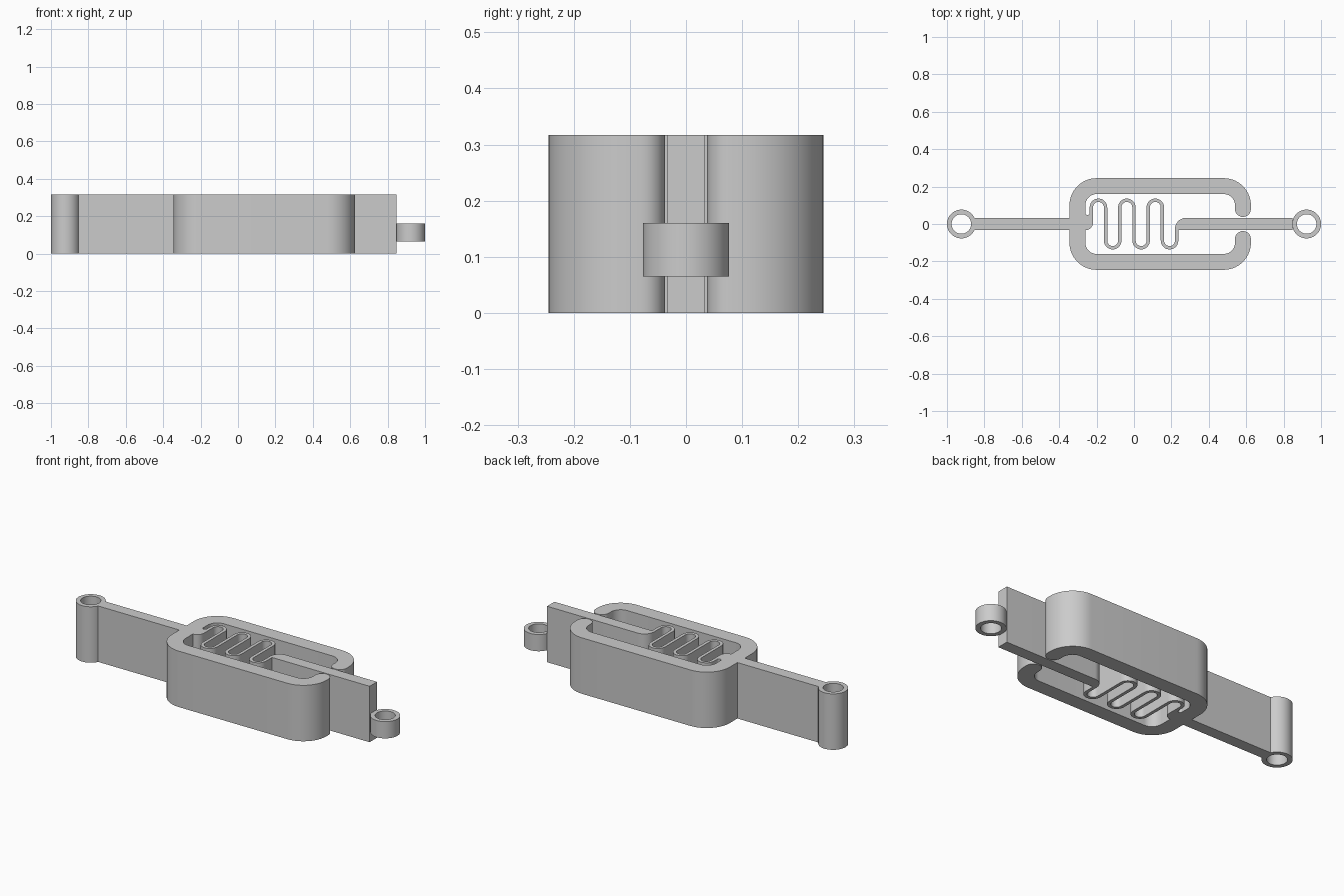
import bpy, bmesh
from math import sin, cos, pi, radians
from mathutils import Vector, Matrix

cube = bpy.data.objects.get("Cube")
if cube:
    bpy.data.objects.remove(cube, do_unlink=True)

HEIGHT = 0.317
HALF = 0.033          # half thickness of the pull bars
WALL = 0.085          # frame wall thickness
EYE_X = 0.923

grey = bpy.data.materials.new("plain grey")
grey.use_nodes = True
colour = (0.6, 0.6, 0.6, 1)
grey.diffuse_color = colour
grey.node_tree.nodes["Principled BSDF"].inputs["Base Color"].default_value = colour


def finish(name, bm):
    bmesh.ops.recalc_face_normals(bm, faces=bm.faces)
    mesh = bpy.data.meshes.new(name)
    bm.to_mesh(mesh)
    bm.free()
    mesh.materials.append(grey)
    obj = bpy.data.objects.new(name, mesh)
    bpy.context.collection.objects.link(obj)
    bpy.ops.object.select_all(action="DESELECT")
    obj.select_set(True)
    bpy.context.view_layer.objects.active = obj
    bpy.ops.object.shade_smooth_by_angle(angle=radians(30))
    return obj


def arc(cx, cy, r, start, end, steps=14):
    angles = [radians(start + (end - start) * i / steps) for i in range(steps + 1)]
    return [Vector((cx + r * cos(a), cy + r * sin(a))) for a in angles]


def plate(name, outline):
    """Extrude a flat outline to the full height."""
    bm = bmesh.new()
    face = bm.faces.new([bm.verts.new((p[0], p[1], 0)) for p in outline])
    top = bmesh.ops.extrude_face_region(bm, geom=[face], use_keep_orig=True)
    verts = [v for v in top["geom"] if isinstance(v, bmesh.types.BMVert)]
    bmesh.ops.translate(bm, verts=verts, vec=(0, 0, HEIGHT))
    return finish(name, bm)


def ribbon(name, path, width, round_ends=False):
    """Thicken a centre line into a wall."""
    left, right = [], []
    last = len(path) - 1
    for i, p in enumerate(path):
        d = (path[min(i + 1, last)] - path[max(i - 1, 0)]).normalized()
        side = Vector((-d.y, d.x)) * width / 2
        left.append(p + side)
        right.append(p - side)

    def cap(center, first):
        offset = first - center
        return [center + Matrix.Rotation(-pi * k / 12, 2) @ offset for k in range(1, 12)]

    end = cap(path[-1], left[-1]) if round_ends else []
    start = cap(path[0], right[0]) if round_ends else []
    return plate(name, left + end + right[::-1] + start)


def eye(name, x, z0, z1, outer=0.077, inner=0.052):
    """Spin a rectangular section into a ring."""
    bm = bmesh.new()
    section = [(inner, z0), (outer, z0), (outer, z1), (inner, z1)]
    verts = [bm.verts.new((x + r, 0, z)) for r, z in section]
    edges = [bm.edges.new((verts[i], verts[(i + 1) % 4])) for i in range(4)]
    bmesh.ops.spin(bm, geom=verts + edges, cent=(x, 0, 0), axis=(0, 0, 1),
                   angle=2 * pi, steps=56)
    bmesh.ops.remove_doubles(bm, verts=bm.verts, dist=0.0001)
    return finish(name, bm)


# Rounded C-shaped frame, open at the right
R = 0.1025
x0, x1, y1, tip = -0.2 - R, 0.48 + R, 0.1, 0.08
frame_path = ([Vector((x1, tip))] + arc(0.48, y1, R, 0, 90)
              + arc(-0.2, y1, R, 90, 180) + arc(-0.2, -y1, R, 180, 270)
              + arc(0.48, -y1, R, 270, 360) + [Vector((x1, -tip))])
ribbon("outer_frame", frame_path, WALL, round_ends=True)

# Pull bars
inner_wall = x0 + WALL / 2
plate("left_bar", [(-0.86, -HALF), (x0 - WALL / 2, -HALF),
                   (x0 - WALL / 2, HALF), (-0.86, HALF)])
plate("right_bar", [(0.848, HALF)] + arc(0.279, HALF - 0.06, 0.06, 90, 180)
      + [(0.219, -HALF), (0.848, -HALF)])

# Spring mount on the inside of the left wall
plate("spring_mount", [(inner_wall, -HALF)]
      + arc(inner_wall, 0.008, 0.041, -90, 0)[1:]
      + [(-0.219, HALF), (-0.237, HALF), (-0.237, 0.056)]
      + arc(-0.2485, 0.06, 0.0115, 0, -180, 10) + [(inner_wall, 0.056)])

# Serpentine spring: three waves between the two bars
pitch, bend_y = 0.076, 0.089
spring_path = [Vector((-3 * pitch, HALF))]
for k in range(6):
    cx = (k - 2.5) * pitch
    if k % 2 == 0:
        spring_path += arc(cx, bend_y, pitch / 2, 180, 0)
    else:
        spring_path += arc(cx, -bend_y, pitch / 2, 180, 360)
spring_path.append(Vector((3 * pitch, -HALF)))
ribbon("serpentine_spring", spring_path, 0.018)

# Eyelets at both ends
eye("left_eyelet", -EYE_X, 0, HEIGHT)
eye("right_eyelet", EYE_X, 0.065, 0.16)
